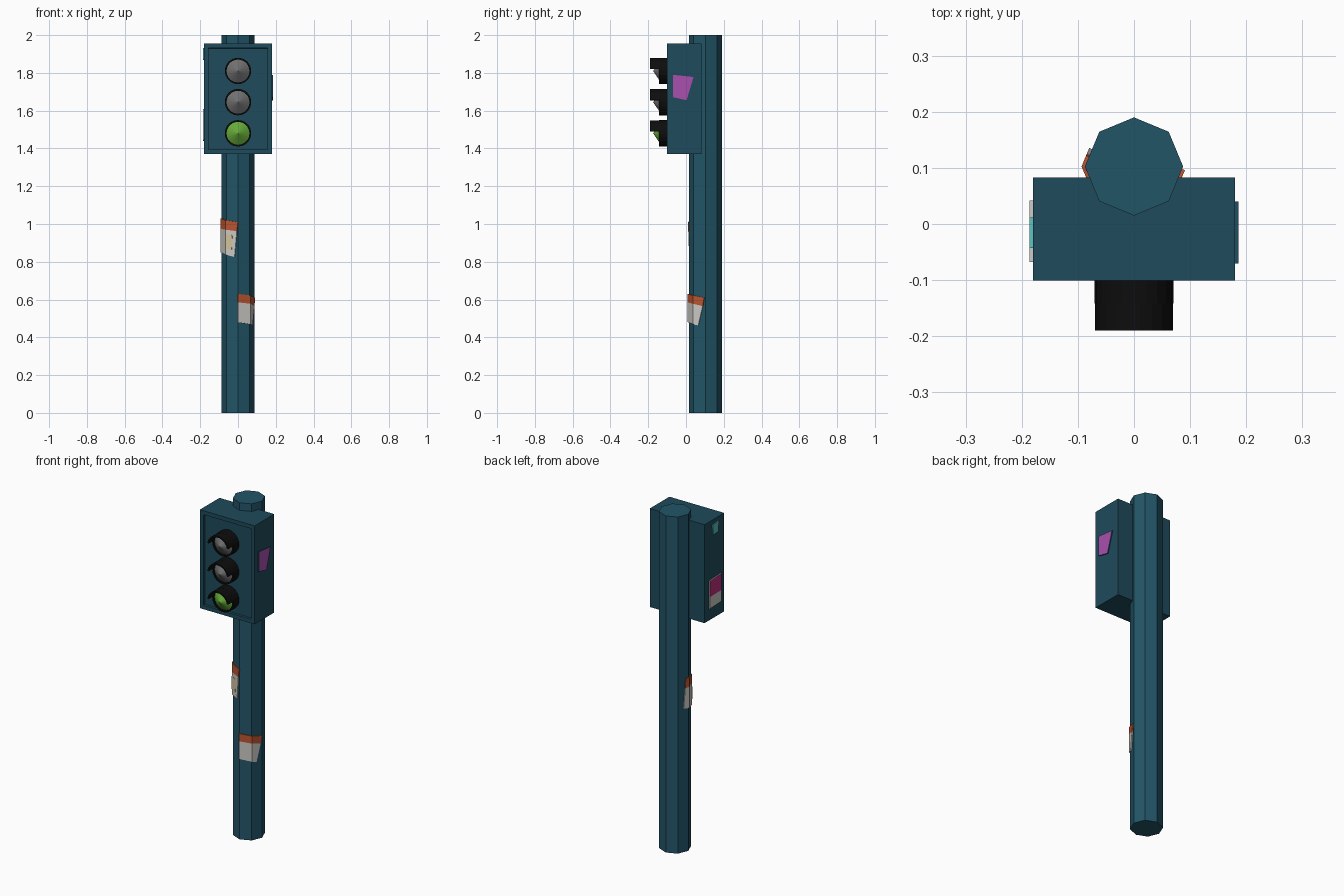
import bpy, bmesh
from math import sin, cos, pi, radians, floor

if "Cube" in bpy.data.objects:
    bpy.data.objects.remove(bpy.data.objects["Cube"])

POLE_Y, POLE_R = 0.1025, 0.0875


def material(name, rgb):
    m = bpy.data.materials.new(name)
    m.diffuse_color = (*rgb, 1)
    m.use_nodes = True
    m.node_tree.nodes["Principled BSDF"].inputs["Base Color"].default_value = m.diffuse_color
    return m


TEAL = material("teal", (0.016, 0.09, 0.135))
DARK_TEAL = material("dark_teal", (0.013, 0.07, 0.105))
BLACK = material("black", (0.004, 0.004, 0.004))
GREY = material("lens_grey", (0.16, 0.16, 0.16))
GREEN = material("lens_green", (0.13, 0.4, 0.04))
WHITE = material("white", (0.6, 0.58, 0.55))
ORANGE = material("orange", (0.5, 0.09, 0.03))
CREAM = material("cream", (0.65, 0.55, 0.32))
PURPLE = material("purple", (0.4, 0.08, 0.42))
PINK = material("pink", (0.5, 0.03, 0.2))
CYAN = material("cyan", (0.1, 0.5, 0.5))


def finish(name, bm, mat):
    me = bpy.data.meshes.new(name)
    bm.to_mesh(me)
    bm.free()
    me.materials.append(mat)
    ob = bpy.data.objects.new(name, me)
    bpy.context.collection.objects.link(ob)
    return ob


# Octagonal pole
def oct_point(t, z, r=POLE_R + 0.006):
    """Point on the pole outline; t counts corners from the front, + is right."""
    i = floor(t)
    f = t - i
    a, b = i * pi / 4, (i + 1) * pi / 4
    return (r * ((1 - f) * sin(a) + f * sin(b)),
            POLE_Y - r * ((1 - f) * cos(a) + f * cos(b)), z)


bm = bmesh.new()
base = bm.faces.new([bm.verts.new(oct_point(i, 0, POLE_R)) for i in range(8)])
top = bmesh.ops.extrude_face_region(bm, geom=[base])["geom"]
bmesh.ops.translate(bm, vec=(0, 0, 2), verts=[v for v in top if isinstance(v, bmesh.types.BMVert)])
bmesh.ops.recalc_face_normals(bm, faces=bm.faces)
finish("pole", bm, TEAL)

# Signal housing with recessed front panel
bm = bmesh.new()
bmesh.ops.create_cube(bm, size=1)
for v in bm.verts:
    v.co = (v.co.x * 0.36, v.co.y * 0.184 - 0.009, v.co.z * 0.585 + 1.6625)
front = min(bm.faces, key=lambda f: f.calc_center_median().y)
bmesh.ops.inset_region(bm, faces=[front], thickness=0.033)
bmesh.ops.inset_region(bm, faces=[front], thickness=0.002, depth=-0.012)
finish("signal_housing", bm, DARK_TEAL)


# Visors: short full ring plus a longer hood above
def arc_shell(bm, z, a0, a1, y0, y1, n):
    closed = a1 - a0 == 360
    rows = []
    for i in range(n if closed else n + 1):
        a = radians(a0 + (a1 - a0) * i / n)
        rows.append([bm.verts.new((r * cos(a), y, z + r * sin(a)))
                     for r, y in ((0.07, y0), (0.07, y1), (0.061, y1), (0.061, y0))])
    for i in range(n):
        p, q = rows[i], rows[(i + 1) % len(rows)]
        for k in range(4):
            bm.faces.new((p[k], p[(k + 1) % 4], q[(k + 1) % 4], q[k]))
    if not closed:
        bm.faces.new(rows[0])
        bm.faces.new(rows[-1])


for label, z, mat in (("top", 1.81, GREY), ("middle", 1.645, GREY), ("bottom", 1.48, GREEN)):
    bm = bmesh.new()
    arc_shell(bm, z, 0, 360, -0.085, -0.142, 20)
    arc_shell(bm, z, 9, 171, -0.142, -0.19, 9)
    bmesh.ops.recalc_face_normals(bm, faces=bm.faces)
    finish(label + "_visor", bm, BLACK)

    # Shallow conical lens
    bm = bmesh.new()
    ring = [bm.verts.new((0.062 * cos(2 * pi * i / 20), -0.132, z + 0.062 * sin(2 * pi * i / 20)))
            for i in range(20)]
    tip = bm.verts.new((0, -0.174, z))
    for i in range(20):
        bm.faces.new((ring[i], ring[(i + 1) % 20], tip))
    bm.faces.new(ring)
    bmesh.ops.recalc_face_normals(bm, faces=bm.faces)
    finish(label + "_lens", bm, mat)


# Stickers: columns of (top, bottom) points, listed left to right from outside
def sticker(name, columns, mat, edge=None, thickness=0.006):
    bm = bmesh.new()
    cols = [[bm.verts.new(p) for p in c] for c in columns]
    for (t0, b0), (t1, b1) in zip(cols, cols[1:]):
        bm.faces.new((b0, b1, t1, t0))
    ob = finish(name, bm, mat)
    mod = ob.modifiers.new("thickness", "SOLIDIFY")
    mod.thickness, mod.offset = thickness, -1
    if edge:
        ob.data.materials.append(edge)
        mod.material_offset_rim = 1


def wrapped(name, cols, mat, r=POLE_R + 0.006):
    sticker(name, [(oct_point(t0, z0, r), oct_point(t1, z1, r)) for t0, z0, t1, z1 in cols], mat)


wrapped("upper_sticker_band", [(-2.3, 1.03, -2.35, 0.975), (-2, 1.03, -2, 0.975),
                               (-1, 1.02, -1, 0.97), (-0.01, 1.01, -0.1, 0.962)], ORANGE)
wrapped("upper_sticker", [(-2.35, 0.975, -2.5, 0.855), (-2, 0.975, -2, 0.85),
                          (-1, 0.97, -1, 0.838), (-0.1, 0.962, -0.28, 0.825)], WHITE)
wrapped("upper_sticker_patch", [(-1, 0.945, -1, 0.87), (-0.45, 0.94, -0.5, 0.865)],
        CREAM, POLE_R + 0.0075)
wrapped("lower_sticker_band", [(0, 0.63, 0, 0.585), (1, 0.622, 1, 0.578),
                               (1.9, 0.61, 1.78, 0.565)], ORANGE)
wrapped("lower_sticker", [(0, 0.585, 0, 0.48), (1, 0.578, 1, 0.47),
                          (1.78, 0.565, 1.42, 0.462)], WHITE)

X = 0.186
sticker("right_side_sticker", [((X, -0.07, 1.79), (X, -0.07, 1.672)),
                               ((X, 0.04, 1.778), (X, 0.003, 1.655))], PURPLE, DARK_TEAL)
sticker("left_small_sticker", [((-X, 0.012, 1.925), (-X, 0.008, 1.868)),
                               ((-X, -0.043, 1.932), (-X, -0.04, 1.87))], CYAN)
sticker("left_sticker_top", [((-X, 0.042, 1.605), (-X, 0.042, 1.51)),
                             ((-X, -0.068, 1.61), (-X, -0.068, 1.512))], PINK, WHITE)
sticker("left_sticker_bottom", [((-X, 0.042, 1.51), (-X, 0.042, 1.44)),
                                ((-X, -0.068, 1.512), (-X, -0.068, 1.445))], WHITE)
